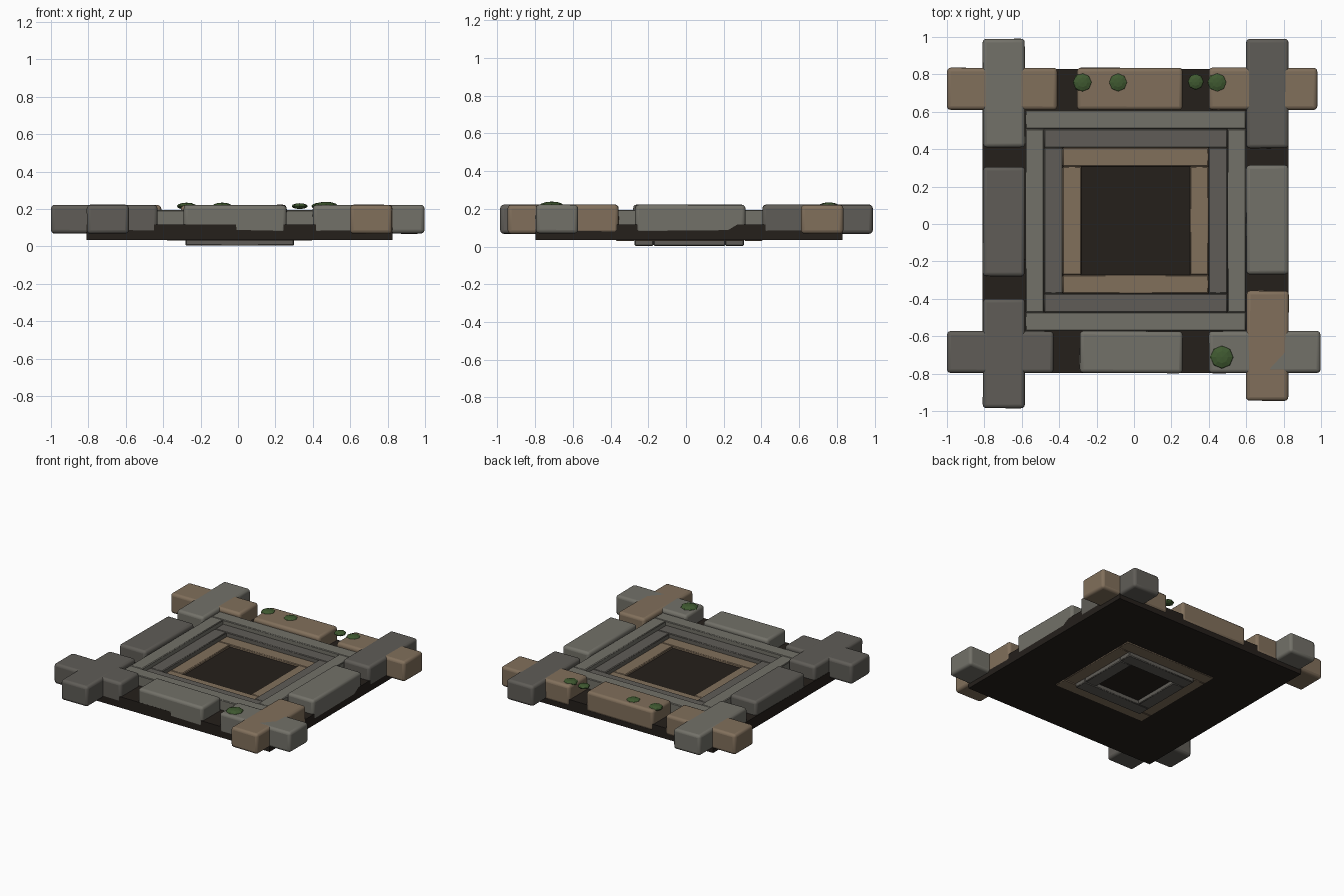
import bpy, random
from math import radians

if "Cube" in bpy.data.objects:
    bpy.data.objects.remove(bpy.data.objects["Cube"])

random.seed(4)


def material(name, rgb):
    m = bpy.data.materials.new(name)
    m.diffuse_color = (*rgb, 1)
    m.use_nodes = True
    m.node_tree.nodes["Principled BSDF"].inputs["Base Color"].default_value = m.diffuse_color
    return m


GREY = material("grey_stone", (0.17, 0.165, 0.14))
DARK = material("dark_stone", (0.115, 0.108, 0.095))
TAN = material("tan_stone", (0.22, 0.16, 0.105))
SOIL = material("soil", (0.018, 0.014, 0.011))
MOSS = material("moss", (0.05, 0.1, 0.03))


def block(name, x, y, z, mat, bevel=0.0, segments=2, tilt=0.0):
    """Box between the given (low, high) limits, with rounded edges."""
    lims = (x, y, z)
    bpy.ops.mesh.primitive_cube_add(size=1, location=[(a + b) / 2 for a, b in lims])
    o = bpy.context.object
    o.name = name
    o.scale = [b - a for a, b in lims]
    bpy.ops.object.transform_apply(location=False, rotation=False, scale=True)
    o.rotation_euler = [radians(random.uniform(-tilt, tilt)) for _ in range(3)]
    o.data.materials.append(mat)
    if bevel:
        m = o.modifiers.new("bevel", 'BEVEL')
        m.width, m.segments = bevel, segments
        bpy.ops.object.shade_smooth_by_angle(angle=radians(40))
    return o


# Dark foundation slab, also the pit floor
block("foundation_slab", (-0.81, 0.825), (-0.797, 0.83), (0.035, 0.118), SOIL)

# Stepped square rings sinking towards the middle; the last shows underneath
CX, CY = 0.009, 0.018
for i, mat in enumerate((GREY, DARK, TAN, DARK)):
    h = 0.59 - 0.1 * i
    w = 0.1
    z = (0.09 - 0.03 * i, 0.195 - 0.03 * i)
    if i == 3:
        z = (0.004, 0.1)
    for s in (-1, 1):
        a, b = sorted((s * (h - w), s * h))
        block(f"step_{i + 1}_cross_bar", (CX - h, CX + h), (CY + a, CY + b), z, mat, 0.005, 1)
        block(f"step_{i + 1}_side_bar", (CX + a, CX + b), (CY - h + w, CY + h - w), z, mat, 0.005, 1)

# Rim stones: overlapping at the corners
ZS = (0.068, 0.221)
ROWS = {
    "back_rim_stone": ((0.61, 0.835), [(-1, -0.41, TAN), (-0.305, 0.26, TAN), (0.40, 0.98, TAN)]),
    "front_rim_stone": ((-0.797, -0.573), [(-1, -0.43, DARK), (-0.29, 0.26, GREY), (0.40, 0.997, GREY)]),
}
COLS = {
    "left_rim_stone": ((-0.808, -0.583), [(-0.985, -0.40, DARK), (-0.28, 0.305, DARK), (0.41, 0.99, GREY)]),
    "right_rim_stone": ((0.60, 0.826), [(-0.945, -0.357, TAN), (-0.27, 0.315, GREY), (0.405, 0.99, DARK)]),
}
for name, (y, stones) in ROWS.items():
    for a, b, mat in stones:
        block(name, (a, b), y, ZS, mat, 0.02, 3, 0.35)
for name, (x, stones) in COLS.items():
    for a, b, mat in stones:
        block(name, x, (a, b), (ZS[0], ZS[1] + 0.001), mat, 0.02, 3, 0.35)

# Flattened moss tufts
for x, y, r in ((-0.275, 0.757, 0.052), (-0.085, 0.757, 0.052), (0.33, 0.76, 0.043),
                (0.445, 0.757, 0.053), (0.47, -0.712, 0.065)):
    bpy.ops.mesh.primitive_uv_sphere_add(segments=8, ring_count=6, radius=r, location=(x, y, 0.215))
    o = bpy.context.object
    o.name = "moss_tuft"
    o.scale.z = 0.36
    o.data.materials.append(MOSS)
